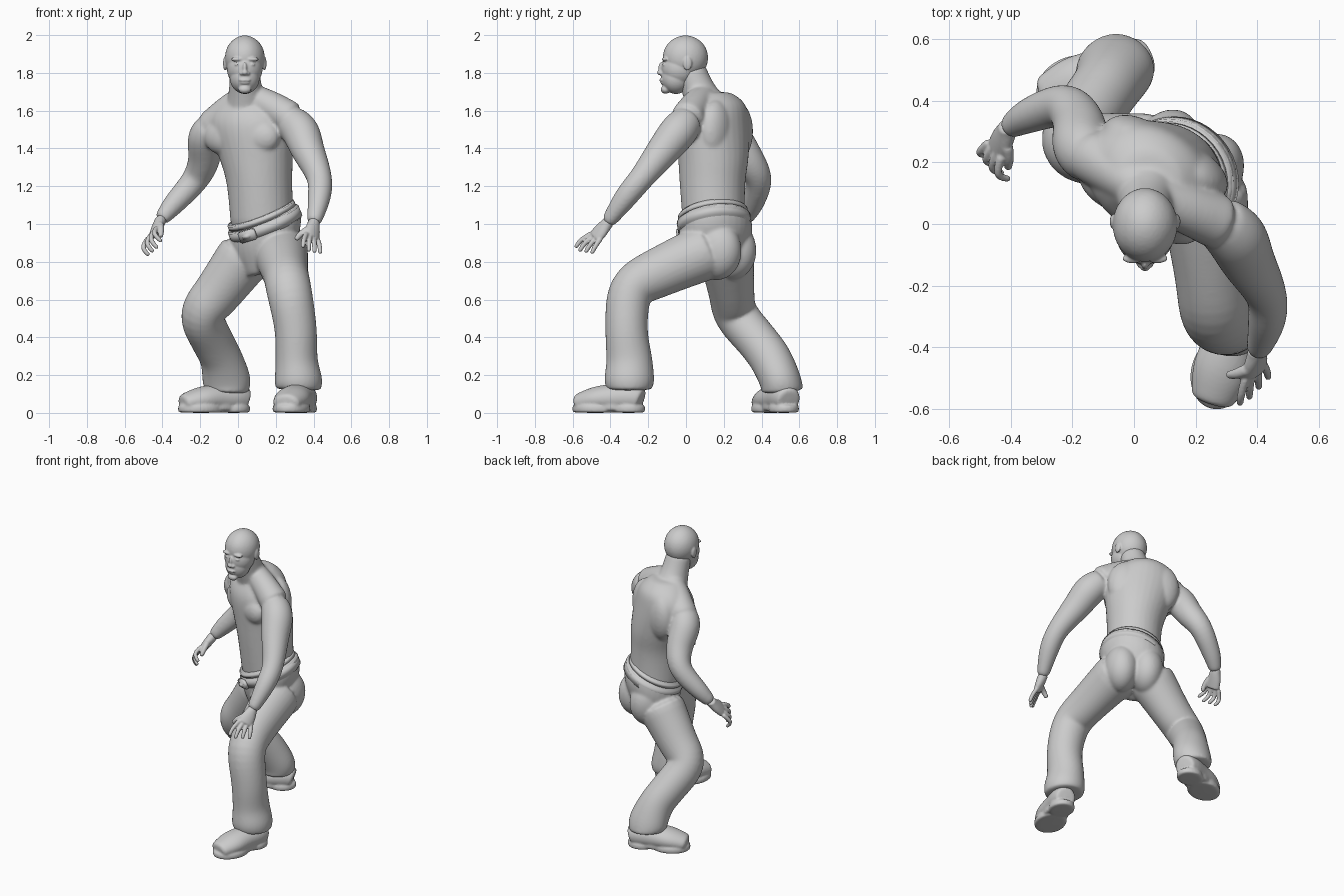
import bpy
import bmesh
import math
from mathutils import Vector, Matrix

default_cube = bpy.data.objects.get("Cube")
if default_cube:
    bpy.data.objects.remove(default_cube, do_unlink=True)

grey = bpy.data.materials.new("plain_grey")
grey.use_nodes = True
grey.diffuse_color = (.6, .6, .6, 1)
grey.node_tree.nodes["Principled BSDF"].inputs["Base Color"].default_value = grey.diffuse_color

# The trunk is turned: LEFT points across the chest, FACING out of it
UP = Vector((0, 0, 1))
SIDEWAYS = Vector((1, 0, 0))
LEFT = Vector((.87, -.49, 0)).normalized()
FACING = LEFT.cross(UP)


def frame(centre, size, x_axis=SIDEWAYS, z_axis=UP):
    """Matrix that places, turns and scales a unit primitive."""
    z_axis = z_axis.normalized()
    x_axis = (x_axis - z_axis * x_axis.dot(z_axis)).normalized()
    turn = Matrix((x_axis, z_axis.cross(x_axis), z_axis)).transposed().to_4x4()
    return Matrix.Translation(centre) @ turn @ Matrix.Diagonal((*size, 1))


def blob(bm, centre, size, x_axis=SIDEWAYS):
    """Ellipsoid with half sizes along x_axis, across it and up."""
    bmesh.ops.create_icosphere(bm, subdivisions=3, radius=1, matrix=frame(centre, size, x_axis))


def disc(bm, centre, width, length, thickness, x_axis, z_axis=UP):
    """Oval plate with softened rims."""
    made = bmesh.ops.create_cone(bm, cap_ends=True, segments=40, radius1=1, radius2=1, depth=1,
                                 matrix=frame(centre, (width, length, thickness), x_axis, z_axis))
    edges = {edge for vert in made["verts"] for edge in vert.link_edges}
    rims = [edge for edge in edges if any(len(face.verts) > 4 for face in edge.link_faces)]
    bmesh.ops.bevel(bm, geom=rims, offset=.006, segments=2, affect="EDGES")


def between(a, b, c, d, t):
    """Point on a smooth curve from b to c, with neighbours a and d."""
    start, end = (c - a) / 2, (d - b) / 2
    rise = c - b
    return b + t * (start + t * (rise * 3 - start * 2 - end + t * (start + end - rise * 2)))


def tube(bm, stations, side=SIDEWAYS, axis=None, sides=16, steps=3):
    """Smooth closed loft through (x, y, z, half_width[, half_depth]) stations."""
    keys = [Vector((*s[:4], s[-1])) for s in stations]
    keys = [keys[0], *keys, keys[-1]]
    path = [between(*keys[i:i + 4], step / steps)
            for i in range(len(keys) - 3) for step in range(steps)] + [keys[-1]]
    rings = []
    for i, point in enumerate(path):
        along = axis or (path[min(i + 1, len(path) - 1)] - path[max(i - 1, 0)]).to_3d()
        matrix = frame(point.to_3d(), (point[3], point[4], 1), side, along)
        # The slight excess makes up for shrinkage when the cage is rounded
        circle = [Vector((math.cos(a), math.sin(a), 0)) * 1.04
                  for a in (math.tau * k / sides for k in range(sides))]
        rings.append([bm.verts.new(matrix @ corner) for corner in circle])
    for low, high in zip(rings, rings[1:]):
        for k in range(sides):
            bm.faces.new((low[k - 1], low[k], high[k], high[k - 1]))
    bm.faces.new(rings[0])
    bm.faces.new(rings[-1])


def finish(bm, name, voxel=0, smoothing=0):
    """Turn the pieces into one object, fusing them into a smooth skin."""
    bmesh.ops.recalc_face_normals(bm, faces=bm.faces[:])
    mesh = bpy.data.meshes.new(name)
    bm.to_mesh(mesh)
    bm.free()
    mesh.materials.append(grey)
    for face in mesh.polygons:
        face.use_smooth = True
    obj = bpy.data.objects.new(name, mesh)
    bpy.context.collection.objects.link(obj)
    if voxel:
        rounded = obj.modifiers.new("round", "SUBSURF")
        rounded.levels = rounded.render_levels = 1
        fuse = obj.modifiers.new("fuse", "REMESH")
        fuse.mode = "VOXEL"
        fuse.voxel_size = voxel
        fuse.use_smooth_shade = True
        relax = obj.modifiers.new("relax", "SMOOTH")
        relax.factor = .5
        relax.iterations = smoothing


# Torso, neck and chest
body = bmesh.new()
tube(body, [(.13, .15, .95, .165, .16), (.115, .14, 1.2, .17, .17), (.095, .145, 1.35, .195, .18),
            (.06, .145, 1.53, .23, .175), (.055, .16, 1.64, .17, .14), (.05, .14, 1.7, .09)],
     side=LEFT, axis=UP)
tube(body, [(.045, .13, 1.58, .12), (.04, .07, 1.7, .088), (.035, .02, 1.83, .078)])
chest = Vector((.06, .14, 1.46))
for mirror in (-LEFT, LEFT):
    blob(body, chest + FACING * .08 + mirror * .1, (.125, .075, .1), LEFT)
    blob(body, chest - FACING * .08 + mirror * .1 + UP * .03, (.13, .085, .17), LEFT)

# Slopes from the neck to each shoulder
nape = Vector((.05, .1, 1.68))
for shoulder in (Vector((.29, 0, 1.55)), Vector((-.15, .23, 1.5))):
    crest = (nape + shoulder) / 2 + UP * .01
    tube(body, [(*nape, .07), (*crest, .08), (*shoulder, .09)], side=UP)

# Arms from shoulder to wrist
tube(body, [(.27, .01, 1.55, .085), (.33, -.04, 1.49, .098), (.37, -.12, 1.39, .087),
            (.43, -.23, 1.25, .066), (.43, -.32, 1.14, .06), (.4, -.42, 1, .036)])
tube(body, [(-.13, .21, 1.51, .085), (-.17, .25, 1.46, .094), (-.18, .33, 1.34, .083),
            (-.23, .385, 1.23, .07), (-.345, .35, 1.1, .056), (-.41, .31, 1.02, .036)])
finish(body, "bare_torso_and_arms", voxel=.008, smoothing=14)


def hand(name, wrist, knuckles, tip, thumb, across, curl):
    """Palm, four fingers and a thumb; across runs from first finger to last."""
    wrist, knuckles, tip, thumb, across, curl = map(Vector, (wrist, knuckles, tip, thumb, across, curl))
    across.normalize()
    bm = bmesh.new()
    middle = (wrist + knuckles) / 2
    finger = tip - knuckles
    tube(bm, [(*(wrist - finger * .2), .03), (*wrist, .033, .03), (*middle, .046, .027),
              (*knuckles, .046, .021)], side=across)
    for i in range(4):
        spread = across * (i - 1.5) * .025
        root = knuckles + spread - finger * .2
        end = knuckles + spread * 1.7 + finger * (1.05 - abs(i - 1) * .1)
        tube(bm, [(*root, .015), (*((root + end) / 2 + spread * .2 + curl), .014), (*end, .011)],
             side=across, sides=8)
    base = middle - across * .03
    tube(bm, [(*base, .022), (*((base + thumb) / 2 - across * .01), .018), (*thumb, .013)],
         side=UP, sides=8)
    finish(bm, name, voxel=.005, smoothing=3)


hand("left_hand", wrist=(.4, -.42, 1), knuckles=(.39, -.485, .925), tip=(.39, -.55, .85),
     thumb=(.305, -.49, .915), across=(.7, .6, -.3), curl=(0, -.01, 0))
hand("right_hand", wrist=(-.41, .31, 1.02), knuckles=(-.447, .235, .94), tip=(-.435, .18, .86),
     thumb=(-.41, .18, .93), across=(-.4, .45, -.5), curl=(-.03, -.02, 0))

# Head: cranium, face, jaw, chin, nose and lips, then the paired features
head = bmesh.new()
brow = Vector((.036, -.108, 1.872))


def feature(across, forward, down, size):
    """Rounded lump measured from the middle of the brow."""
    blob(head, brow + Vector((across, -forward, -down)), size)


feature(0, -.105, -.008, (.107, .122, .12))
feature(0, -.075, .05, (.096, .1, .1))
feature(0, -.055, .098, (.08, .08, .087))
feature(0, 0, .16, (.034, .026, .023))
feature(0, .024, .05, (.012, .015, .035))
feature(0, .028, .07, (.018, .018, .015))
feature(0, .018, .11, (.032, .015, .009))
feature(0, .012, .125, (.028, .015, .009))
for mirror in (-1, 1):
    feature(mirror * .04, .004, 0, (.035, .016, .011))
    feature(mirror * .038, .007, .028, (.016, .011, .007))
    feature(mirror * .016, .022, .075, (.012, .013, .01))
    feature(mirror * .104, -.116, .022, (.011, .024, .038))
finish(head, "head", voxel=.005, smoothing=3)

# Trousers: hips, seat and legs
trousers = bmesh.new()
TILT = Vector((-.37, -.14, .92))
waist = Vector((.143, .15, 1))
tube(trousers, [(.15, .16, .75, .12), (.15, .16, .92, .2, .185), (.138, .148, 1.055, .194, .184)],
     side=LEFT, axis=TILT)
for mirror in (-LEFT, LEFT):
    blob(trousers, waist - UP * .14 - FACING * .06 + mirror * .08, (.11, .14, .16), LEFT)
tube(trousers, [(.22, .15, .87, .15), (.25, -.14, .745, .12, .13), (.27, -.29, .65, .118),
                (.305, -.315, .45, .11), (.31, -.3, .28, .11, .12), (.32, -.3, .17, .125, .13),
                (.32, -.3, .12, .115)])
tube(trousers, [(.06, .21, .86, .15), (-.1, .24, .645, .127, .12), (-.19, .265, .52, .115),
                (-.14, .37, .39, .11), (-.09, .445, .29, .11), (-.06, .5, .17, .126, .108),
                (-.06, .51, .11, .11)])
finish(trousers, "trousers", voxel=.008, smoothing=12)

# Waistband rim and belt follow the tilt of the hips
waistband = bmesh.new()
disc(waistband, waist + TILT * .05, .192, .184, .035, LEFT, TILT)
finish(waistband, "waistband")
belt = bmesh.new()
disc(belt, waist, .205, .194, .065, LEFT, TILT)
finish(belt, "belt")

# Buckle: bevelled plate with a raised stud
buckle = bmesh.new()
front = waist + LEFT.cross(TILT).normalized() * .198
for size in ((.1, .03, .06), (.05, .05, .03)):
    bmesh.ops.create_cube(buckle, size=1, matrix=frame(front, size, LEFT, TILT))
bmesh.ops.bevel(buckle, geom=buckle.edges[:], offset=.006, segments=2, affect="EDGES")
finish(buckle, "belt_buckle")


def shoe(name, heel, toe):
    """Rounded upper on a sole made of ball, waist and heel plates."""
    heel, toe = Vector(heel), Vector(toe)
    across = UP.cross(toe - heel)
    bm = bmesh.new()
    upper = ((0, .06, .06), (.15, .077, .077), (.4, .083, .075), (.7, .093, .067), (1, .065, .045))
    tube(bm, [(*(heel.lerp(toe, along) + UP * (height + .003)), width, height)
              for along, width, height in upper], side=across)
    for along, width, length, lift in ((.7, .098, .125, 0), (.45, .08, .13, .01), (.2, .08, .09, 0)):
        disc(bm, heel.lerp(toe, along) + UP * (lift + .022), width, length, .044, across)
    finish(bm, name, voxel=.007, smoothing=5)


shoe("left_shoe", heel=(.36, -.235, 0), toe=(.25, -.585, 0))
shoe("right_shoe", heel=(.045, .545, 0), toe=(-.3, .405, 0))
